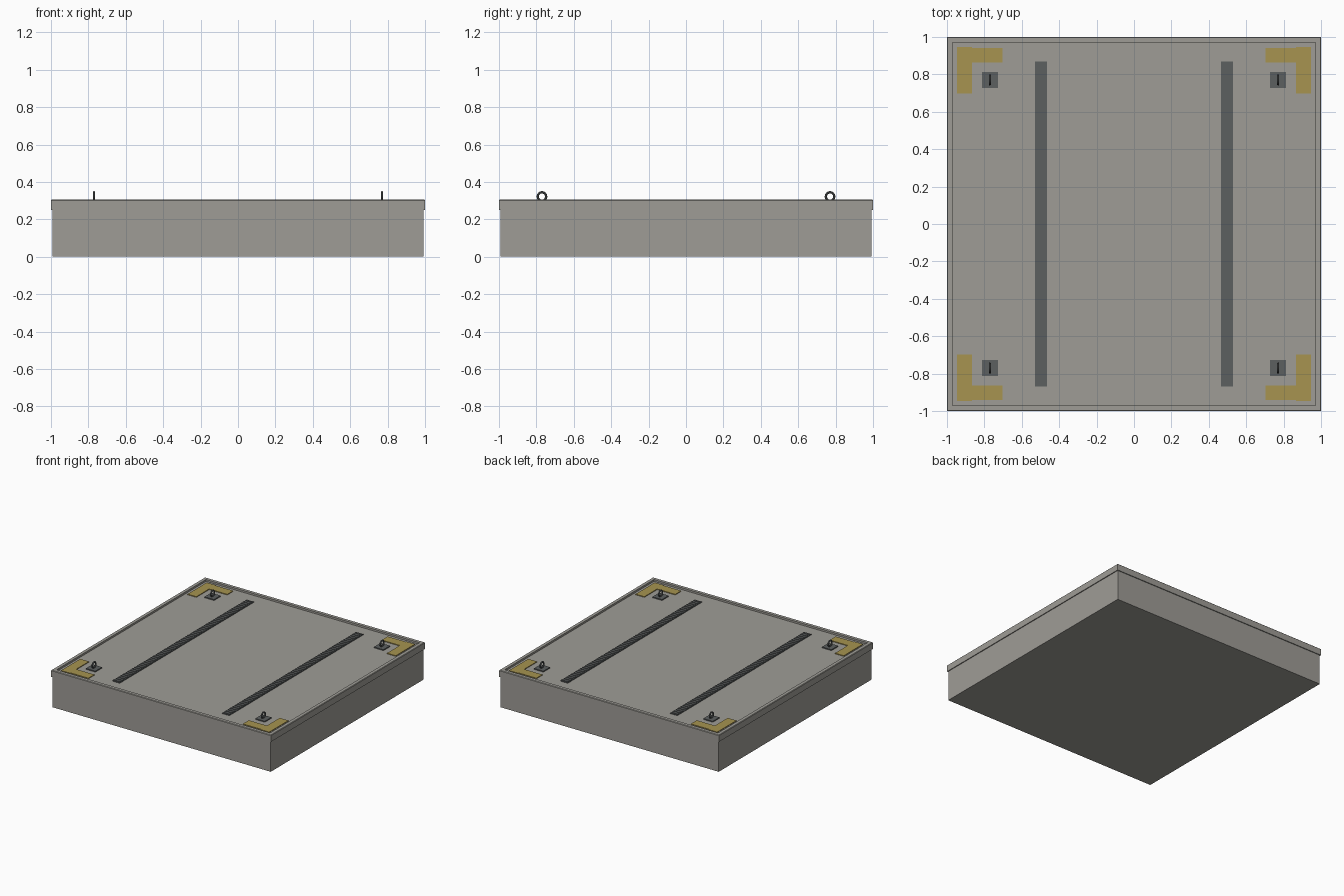
import bpy, bmesh, math
from mathutils import Matrix

if "Cube" in bpy.data.objects:
    bpy.data.objects.remove(bpy.data.objects["Cube"])


def material(name, rgb):
    m = bpy.data.materials.new(name)
    m.diffuse_color = (*rgb, 1)
    m.use_nodes = True
    m.node_tree.nodes["Principled BSDF"].inputs["Base Color"].default_value = m.diffuse_color
    return m


CONCRETE = material("concrete_grey", (0.345, 0.335, 0.307))
STEEL = material("dark_steel", (0.108, 0.117, 0.117))
YELLOW = material("marking_yellow", (0.385, 0.295, 0.08))


def finish(name, bm, mat):
    bmesh.ops.recalc_face_normals(bm, faces=bm.faces)
    me = bpy.data.meshes.new(name)
    bm.to_mesh(me)
    bm.free()
    me.materials.append(mat)
    ob = bpy.data.objects.new(name, me)
    bpy.context.collection.objects.link(ob)
    return ob


def add_box(bm, x0, x1, y0, y1, z0, z1):
    mat = Matrix.Translation(((x0 + x1) / 2, (y0 + y1) / 2, (z0 + z1) / 2))
    mat = mat @ Matrix.Diagonal((abs(x1 - x0), abs(y1 - y0), z1 - z0, 1))
    return bmesh.ops.create_cube(bm, size=1, matrix=mat)


PANEL = 0.29   # height of the recessed top surface
RIM = 0.305    # height of the raised edge

# Slab: square profile loops joined from the base, round the lip, into the recess
bm = bmesh.new()
loops = []
for half, z in [(0.993, 0), (0.993, 0.25), (1.0, 0.25), (1.0, 0.301),
                (0.996, RIM), (0.97, RIM), (0.97, PANEL)]:
    loops.append([bm.verts.new((sx * half, sy * half, z))
                  for sx, sy in ((-1, -1), (1, -1), (1, 1), (-1, 1))])
for a, b in zip(loops, loops[1:]):
    for i in range(4):
        j = (i + 1) % 4
        bm.faces.new((a[i], a[j], b[j], b[i]))
bm.faces.new(loops[0][::-1])
bm.faces.new(loops[-1])
finish("slab", bm, CONCRETE)

# Two long ribbed strips set in the top
for side, s in (("left", -1), ("right", 1)):
    bm = bmesh.new()
    cx = s * 0.498
    add_box(bm, cx - 0.032, cx + 0.032, -0.87, 0.87, PANEL - 0.005, PANEL + 0.006)
    n = 58
    for i in range(n):
        y = -0.855 + 1.71 * i / (n - 1)
        add_box(bm, cx - 0.028, cx + 0.028, y - 0.007, y + 0.007,
                PANEL + 0.004, PANEL + 0.010)
    finish(f"{side}_strip", bm, STEEL)

# Corner markings and lifting eyes, repeated at the four corners
for sx, xn in ((-1, "left"), (1, "right")):
    for sy, yn in ((-1, "front"), (1, "back")):
        bm = bmesh.new()
        top = PANEL + 0.006
        add_box(bm, sx * 0.867, sx * 0.946, sy * 0.697, sy * 0.946, PANEL - 0.002, top)
        add_box(bm, sx * 0.702, sx * 0.867, sy * 0.863, sy * 0.940, PANEL - 0.002, top)
        finish(f"{yn}_{xn}_corner_marking", bm, YELLOW)

        cx, cy = sx * 0.77, sy * 0.77
        bm = bmesh.new()
        add_box(bm, cx - 0.043, cx + 0.043, cy - 0.043, cy + 0.043,
                PANEL - 0.005, PANEL + 0.008)
        finish(f"{yn}_{xn}_lifting_pad", bm, STEEL)

        bpy.ops.mesh.primitive_torus_add(
            major_segments=24, minor_segments=8, major_radius=0.0225,
            minor_radius=0.0062, location=(cx, cy, 0.322),
            rotation=(0, math.pi / 2, 0))
        ring = bpy.context.object
        ring.name = f"{yn}_{xn}_lifting_ring"
        ring.data.materials.append(STEEL)
        bpy.ops.object.shade_smooth_by_angle()
